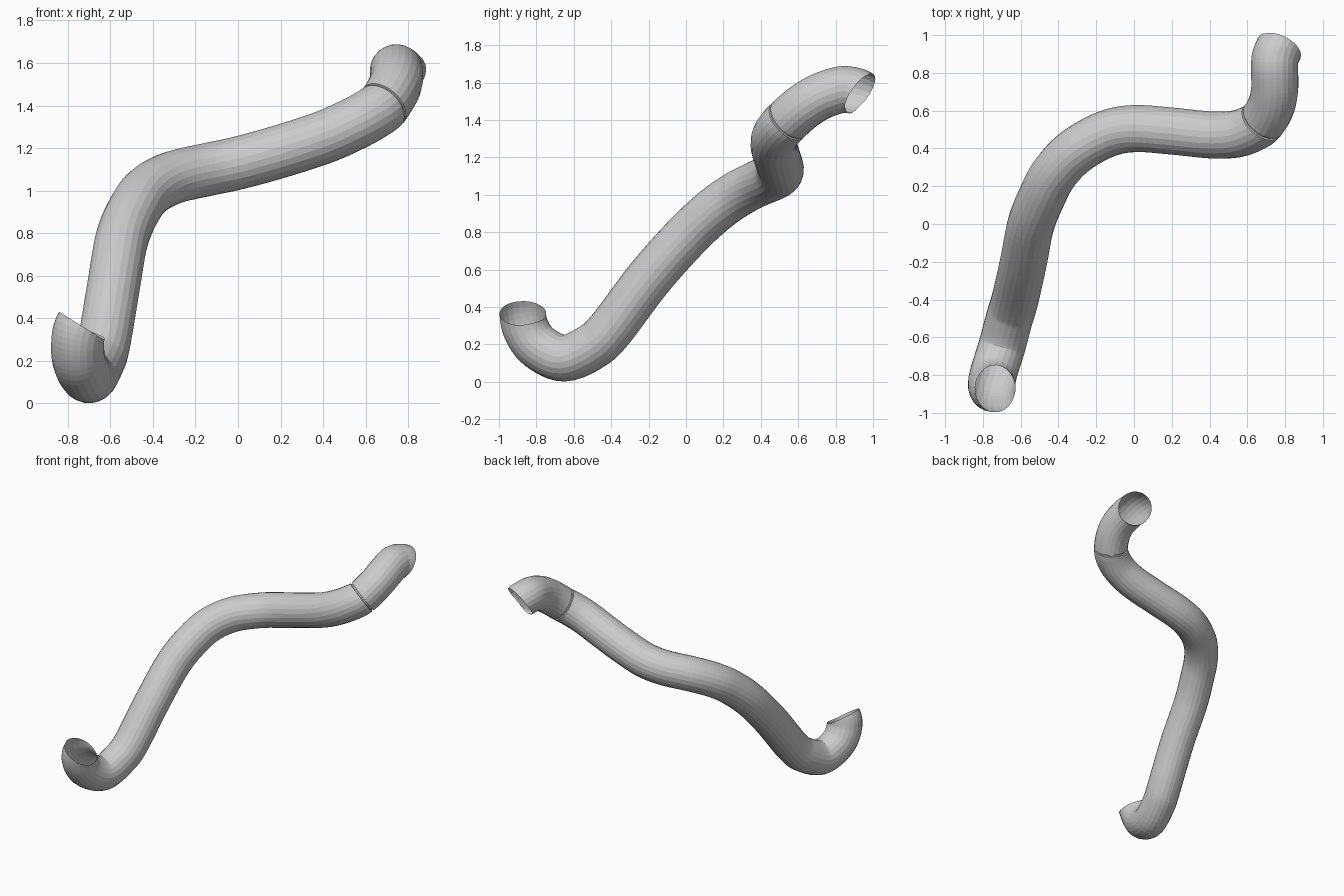
import bpy, bmesh, math
from mathutils import Vector

if "Cube" in bpy.data.objects:
    bpy.data.objects.remove(bpy.data.objects["Cube"])

SIDES, R, STEPS = 24, 0.125, 6

# Centre line of the bent pipe, open end to open end
PATH = [Vector(p) for p in [
    (-.735, -.872, .365), (-.754, -.852, .275), (-.742, -.785, .185), (-.70, -.65, .126),
    (-.66, -.50, .19), (-.63, -.40, .285), (-.585, -.20, .55), (-.545, 0, .775),
    (-.485, .15, .915), (-.42, .27, 1.0), (-.31, .385, 1.06), (-.15, .475, 1.098),
    (0, .505, 1.13), (.2, .492, 1.185), (.4, .472, 1.25), (.53, .475, 1.307),
    (.62, .503, 1.355), (.68, .545, 1.398), (.728, .63, 1.472), (.745, .72, 1.526),
    (.744, .82, 1.56), (.748, .88, 1.56), (.768, .93, 1.543)]]
SEAM = 17 * STEPS
START_DIR = Vector((-.53, 0, -.85)).normalized()
END_DIR = Vector((.36, .75, -.55)).normalized()


def spline(pts):
    """Catmull-Rom samples through the points, with extra end points for slope."""
    p = [pts[1] - START_DIR * .18] + pts + [pts[-2] + END_DIR * .12]
    out = []
    for i in range(1, len(p) - 2):
        a, b, c, d = p[i - 1:i + 3]
        for s in range(STEPS):
            t = s / STEPS
            out.append(.5 * (2 * b + (c - a) * t + (2 * a - 5 * b + 4 * c - d) * t * t
                             + (3 * b - a - 3 * c + d) * t ** 3))
    return out + [pts[-1]]


def frames(pts):
    """Parallel-transported cross-section axes along the line."""
    n = len(pts)
    tan = [(pts[min(i + 1, n - 1)] - pts[max(i - 1, 0)]).normalized() for i in range(n)]
    tan[0], tan[-1] = START_DIR, END_DIR
    u = tan[0].orthogonal().normalized()
    out = []
    for i, t in enumerate(tan):
        if i:
            u = tan[i - 1].rotation_difference(t) @ u
        u = (u - t * u.dot(t)).normalized()
        out.append((pts[i], u, t.cross(u), t))
    return out


def tube(name, sections):
    """Open tube; each section is (frame, radius, shift along the line)."""
    bm = bmesh.new()
    rings = []
    for (c, u, v, t), r, shift in sections:
        rings.append([bm.verts.new(c + t * shift + r * (u * math.cos(a) + v * math.sin(a)))
                      for a in (2 * math.pi * k / SIDES for k in range(SIDES))])
    for a, b in zip(rings, rings[1:]):
        for k in range(SIDES):
            j = (k + 1) % SIDES
            bm.faces.new((a[k], a[j], b[j], b[k]))
    mesh = bpy.data.meshes.new(name)
    bm.to_mesh(mesh)
    bm.free()
    ob = bpy.data.objects.new(name, mesh)
    bpy.context.collection.objects.link(ob)


F = frames(spline(PATH))
# Long lower pipe, short upper elbow, and the narrow recessed joint between them
tube("lower_pipe", [(f, R, 0) for f in F[:SEAM]] + [(F[SEAM], R, -.007)])
tube("upper_elbow", [(F[SEAM], R, .007)] + [(f, R, 0) for f in F[SEAM + 1:]])
tube("joint_groove", [(F[SEAM], r, s) for r, s in
                      ((R, -.007), (R - .01, -.005), (R - .01, .005), (R, .007))])
